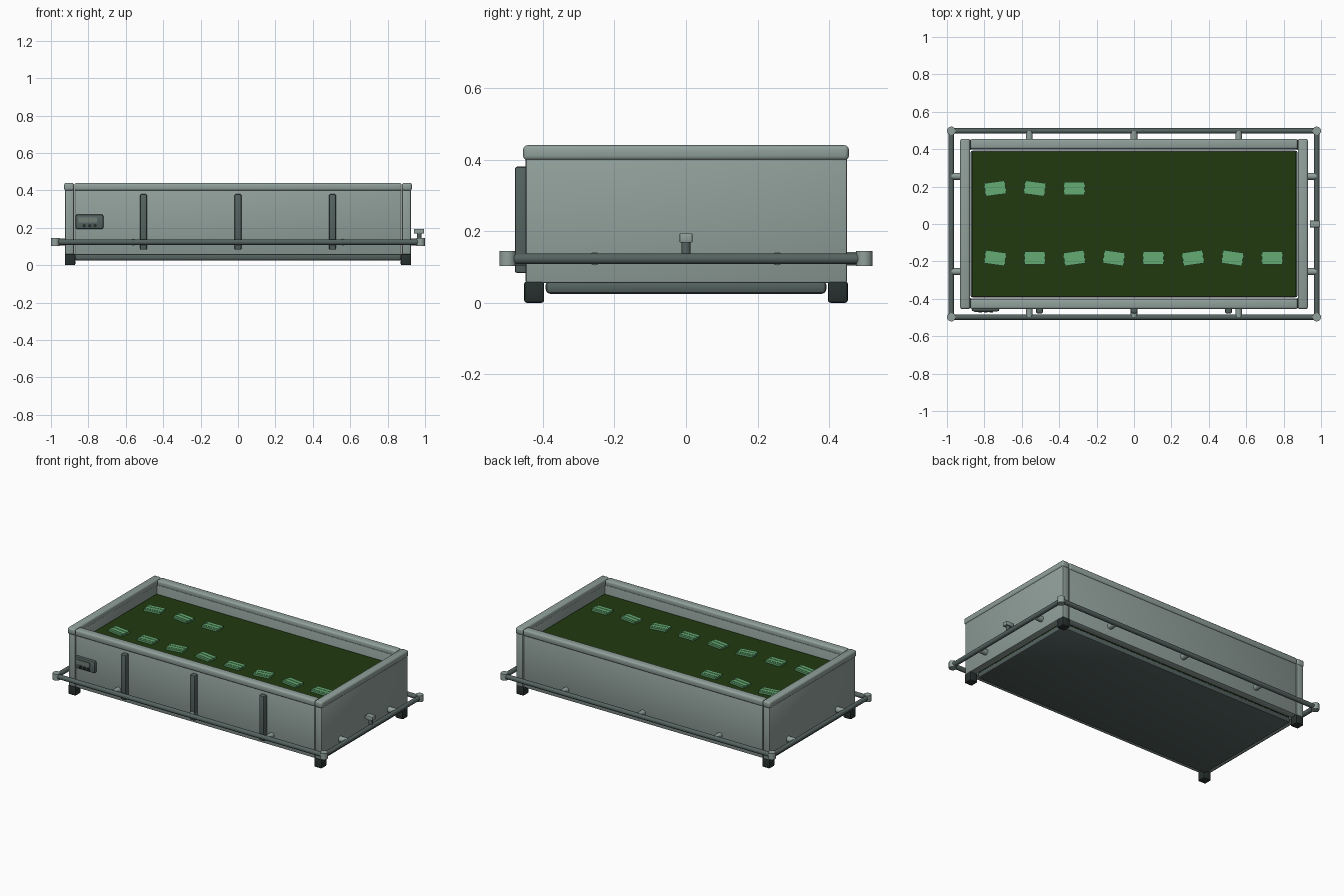
import bpy, bmesh, math
from mathutils import Matrix, Vector

cube = bpy.data.objects.get("Cube")
if cube:
    bpy.data.objects.remove(cube, do_unlink=True)


def material(name, r, g, b):
    m = bpy.data.materials.new(name)
    m.use_nodes = True
    m.diffuse_color = (r, g, b, 1)
    m.node_tree.nodes["Principled BSDF"].inputs["Base Color"].default_value = (r, g, b, 1)
    return m


PANEL = material("grey green panel", 0.28, 0.35, 0.325)
PIPE = material("dark grey metal", 0.09, 0.125, 0.118)
RUBBER = material("black rubber", 0.02, 0.03, 0.028)
SOIL = material("mossy soil", 0.015, 0.042, 0.005)
LEAF = material("leaf green", 0.13, 0.41, 0.17)
SCREEN = material("display glass", 0.16, 0.21, 0.18)


def finish(bm, name, mat):
    mesh = bpy.data.meshes.new(name)
    bm.to_mesh(mesh)
    bm.free()
    ob = bpy.data.objects.new(name, mesh)
    bpy.context.collection.objects.link(ob)
    mesh.materials.append(mat)
    bpy.ops.object.select_all(action="DESELECT")
    ob.select_set(True)
    bpy.context.view_layer.objects.active = ob
    bpy.ops.object.shade_smooth_by_angle(angle=math.radians(35))
    return ob


def box(name, mat, xs, ys, zs, bevel=0.006, segments=2):
    """Bevelled box spanning the given ranges."""
    bm = bmesh.new()
    size = [r[1] - r[0] for r in (xs, ys, zs)]
    mid = [(r[0] + r[1]) / 2 for r in (xs, ys, zs)]
    bmesh.ops.create_cube(bm, size=1, matrix=Matrix.Translation(mid) @ Matrix.Diagonal((*size, 1)))
    if bevel:
        bmesh.ops.bevel(bm, geom=bm.edges[:], offset=bevel, segments=segments,
                        profile=0.5, affect="EDGES", clamp_overlap=True)
    return finish(bm, name, mat)


def rod(name, mat, start, end, radius, sides=16):
    """Cylinder between two points."""
    a, b = Vector(start), Vector(end)
    bm = bmesh.new()
    turn = (b - a).to_track_quat("Z", "Y").to_matrix().to_4x4()
    bmesh.ops.create_cone(bm, cap_ends=True, segments=sides, radius1=radius, radius2=radius,
                          depth=(b - a).length, matrix=Matrix.Translation((a + b) / 2) @ turn)
    return finish(bm, name, mat)


def span(sign, a, b):
    return tuple(sorted((sign * a, sign * b)))


SIDES = ((-1, "right", "front"), (1, "left", "back"))

# Walls and their thicker top rails
for s, x_name, y_name in SIDES:
    box(f"{x_name}_wall", PANEL, span(s, 0.877, 0.925), (-0.448, 0.45), (0.055, 0.41))
    box(f"{x_name}_rail", PANEL, span(s, 0.876, 0.93), (-0.455, 0.455), (0.398, 0.44), 0.012, 3)
    box(f"{y_name}_wall", PANEL, (-0.873, 0.873), span(s, 0.397, 0.447), (0.055, 0.41))
    box(f"{y_name}_rail", PANEL, (-0.875, 0.875), span(s, 0.4, 0.455), (0.398, 0.44), 0.012, 3)

# Base tray, soil bed and feet
box("base_tray", PIPE, (-0.875, 0.875), (-0.392, 0.392), (0.025, 0.062), 0.012)
box("soil_bed", SOIL, (-0.866, 0.866), (-0.388, 0.388), (0.06, 0.355), 0)
for sx, x_name, _ in SIDES:
    for sy, _, y_name in SIDES:
        box(f"{y_name}_{x_name}_foot", RUBBER, span(sx, 0.87, 0.926),
            span(sy, 0.396, 0.452), (0, 0.06), 0.007)

# Pipe loop with corner joints and wall brackets
PX, PY, PZ = 0.977, 0.498, 0.123
for s, x_name, y_name in SIDES:
    rod(f"{y_name}_pipe", PIPE, (-PX, s * PY, PZ), (PX, s * PY, PZ), 0.015)
    rod(f"{x_name}_pipe", PIPE, (s * PX, -PY, PZ), (s * PX, PY, PZ), 0.015)
    for t, _, end in SIDES:
        rod(f"{end}_{x_name}_pipe_joint", PANEL, (s * PX, t * PY, PZ - 0.021),
            (s * PX, t * PY, PZ + 0.021), 0.023)
        rod(f"{end}_{x_name}_side_bracket", PANEL, (s * 0.92, t * 0.255, PZ),
            (s * PX, t * 0.255, PZ), 0.0185)
    for x in (-0.56, 0, 0.56):
        rod(f"{y_name}_bracket", PANEL, (x, s * 0.44, PZ), (x, s * PY, PZ), 0.0185)

# Valve on the left pipe
rod("valve_stem", PIPE, (0.969, 0, PZ), (0.969, 0, 0.175), 0.013)
box("valve_handle", PANEL, (0.94, 0.994), (-0.018, 0.018), (0.168, 0.194), 0.003)

# Upright ribs on the front wall
for x in (-0.505, 0, 0.505):
    box("front_rib", PIPE, (x - 0.018, x + 0.018), (-0.478, -0.44), (0.083, 0.38), 0.006)

# Control panel with display and buttons
box("control_panel", PIPE, (-0.868, -0.72), (-0.467, -0.44), (0.192, 0.272), 0.01)
box("control_display", SCREEN, (-0.853, -0.755), (-0.471, -0.465), (0.228, 0.256), 0)
for x in (-0.822, -0.793, -0.764):
    rod("control_button", RUBBER, (x, -0.474, 0.211), (x, -0.46, 0.211), 0.009)

# Seedling mats: ridged strips, each mat turned a little in a repeating cycle
spots = [(i, -0.182) for i in range(8)] + [(i, 0.19) for i in range(3)]
for n, (column, y) in enumerate(spots):
    bm = bmesh.new()
    for k in range(5):
        length = 0.117 if k % 2 else 0.11
        bmesh.ops.create_cube(bm, size=1, matrix=Matrix.Translation((0, (k - 2) * 0.0142, 0))
                              @ Matrix.Diagonal((length, 0.0142, 0.012 + 0.004 * (k % 2), 1)))
    mat_turn = Matrix.Rotation(math.radians((n % 3 - 1) * 8), 4, "Z")
    place = Matrix.Translation((-0.742 + 0.2115 * column, y, 0.361))
    bmesh.ops.transform(bm, matrix=place @ mat_turn, verts=bm.verts[:])
    finish(bm, "seedling_mat", LEAF)
